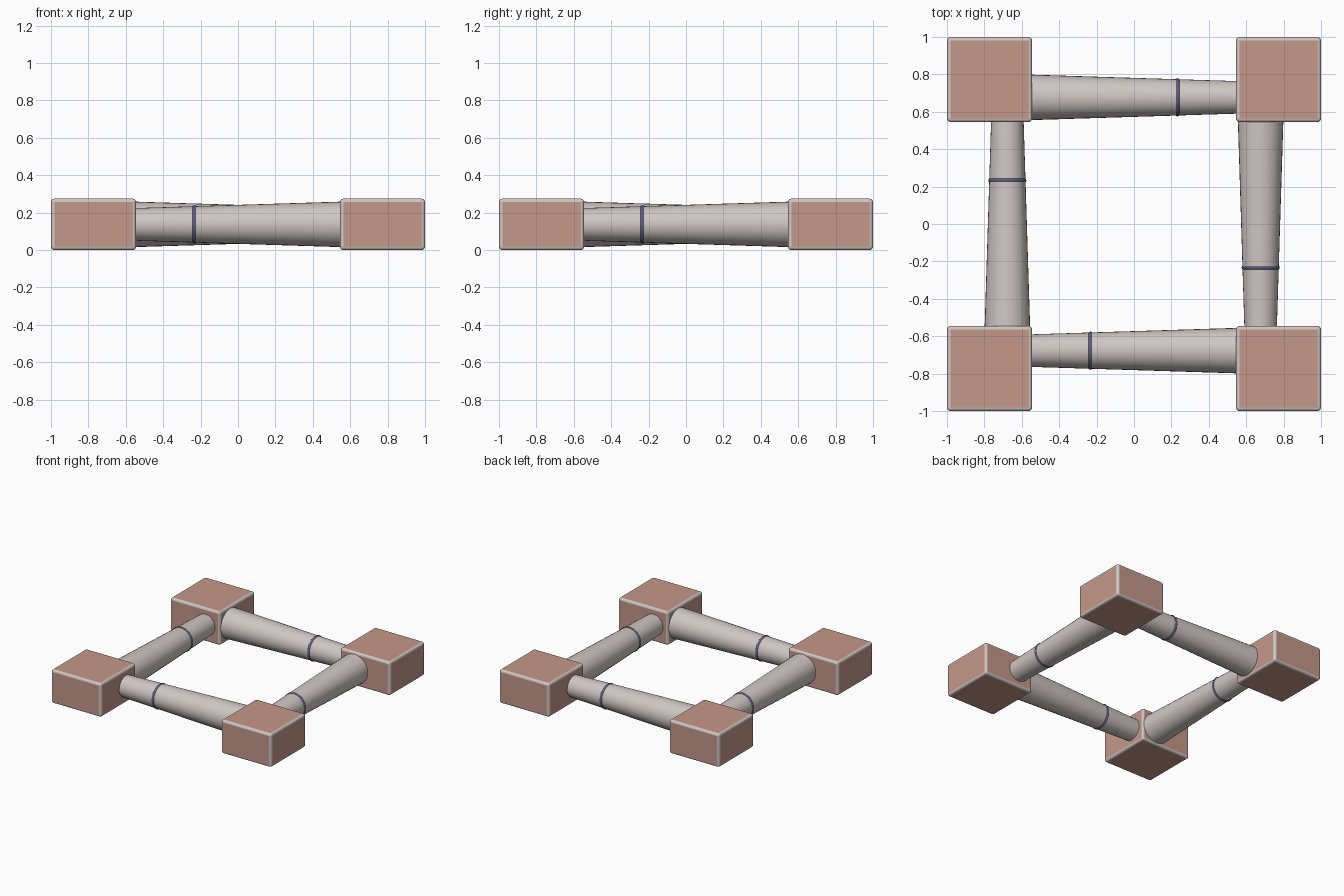
import bpy, bmesh, math
from mathutils import Matrix, Vector

if "Cube" in bpy.data.objects:
    bpy.data.objects.remove(bpy.data.objects["Cube"])


def material(name, rgb):
    m = bpy.data.materials.new(name)
    m.diffuse_color = (*rgb, 1)
    m.use_nodes = True
    m.node_tree.nodes["Principled BSDF"].inputs["Base Color"].default_value = m.diffuse_color
    return m


CLAY = material("clay pink", (0.56, 0.31, 0.25))
GREY = material("warm grey", (0.63, 0.57, 0.55))
NAVY = material("slate blue", (0.11, 0.11, 0.21))

H = 0.275          # block height
ZC = H / 2         # tube axis height
INNER = 0.545      # inner face of the blocks
AXIS = 0.677       # distance of tube axis from the centre
R_THIN, R_THICK = 0.087, 0.1215


def finish(name, bm, mats, angle=None):
    me = bpy.data.meshes.new(name)
    bm.to_mesh(me)
    bm.free()
    ob = bpy.data.objects.new(name, me)
    bpy.context.collection.objects.link(ob)
    for m in mats:
        me.materials.append(m)
    if angle:
        bpy.ops.object.select_all(action='DESELECT')
        ob.select_set(True)
        bpy.context.view_layer.objects.active = ob
        bpy.ops.object.shade_smooth_by_angle(angle=math.radians(angle))
    return ob


def corner_block(name, x, y):
    # pink block with grey rounded edges
    size = 1 - INNER
    bm = bmesh.new()
    bmesh.ops.create_cube(bm, size=1, matrix=Matrix.Diagonal((size, size, H, 1)))
    bmesh.ops.bevel(bm, geom=bm.edges[:], offset=0.018, segments=3, profile=0.5, affect='EDGES')
    for f in bm.faces:
        f.material_index = 0 if f.calc_area() > 0.05 else 1
    bmesh.ops.translate(bm, verts=bm.verts, vec=(x, y, ZC))
    finish(name, bm, [CLAY, GREY])


def tapered_tube(name, turn):
    # tube runs thin to thick along x, then turns into place
    bm = bmesh.new()
    place = turn @ Matrix.Translation((0, -AXIS, ZC)) @ Matrix.Rotation(math.pi / 2, 4, 'Y')
    bmesh.ops.create_cone(bm, cap_ends=True, segments=32, radius1=R_THIN, radius2=R_THICK,
                          depth=2 * INNER + 0.01, matrix=place)
    finish(name, bm, [GREY], 40)


def ring(name, turn, major=0.0885, minor=0.0135, n=32, k=10):
    # round band near the thin end
    bm = bmesh.new()
    place = turn @ Matrix.Translation((-0.233, -AXIS, ZC))
    loops = []
    for i in range(n):
        a = 2 * math.pi * i / n
        row = []
        for j in range(k):
            b = 2 * math.pi * j / k
            r = major + minor * math.cos(b)
            row.append(bm.verts.new(place @ Vector((minor * math.sin(b), r * math.cos(a), r * math.sin(a)))))
        loops.append(row)
    for i in range(n):
        p, q = loops[i], loops[(i + 1) % n]
        for j in range(k):
            m = (j + 1) % k
            bm.faces.new((p[j], q[j], q[m], p[m]))
    bmesh.ops.recalc_face_normals(bm, faces=bm.faces)
    finish(name, bm, [NAVY], 60)


C = (1 + INNER) / 2
for side, sx, sy in (("front_left", -1, -1), ("front_right", 1, -1),
                     ("back_right", 1, 1), ("back_left", -1, 1)):
    corner_block(side + "_block", sx * C, sy * C)

# each side is the previous one turned a quarter
for i, side in enumerate(("front", "right", "back", "left")):
    turn = Matrix.Rotation(i * math.pi / 2, 4, 'Z')
    tapered_tube(side + "_tube", turn)
    ring(side + "_ring", turn)
